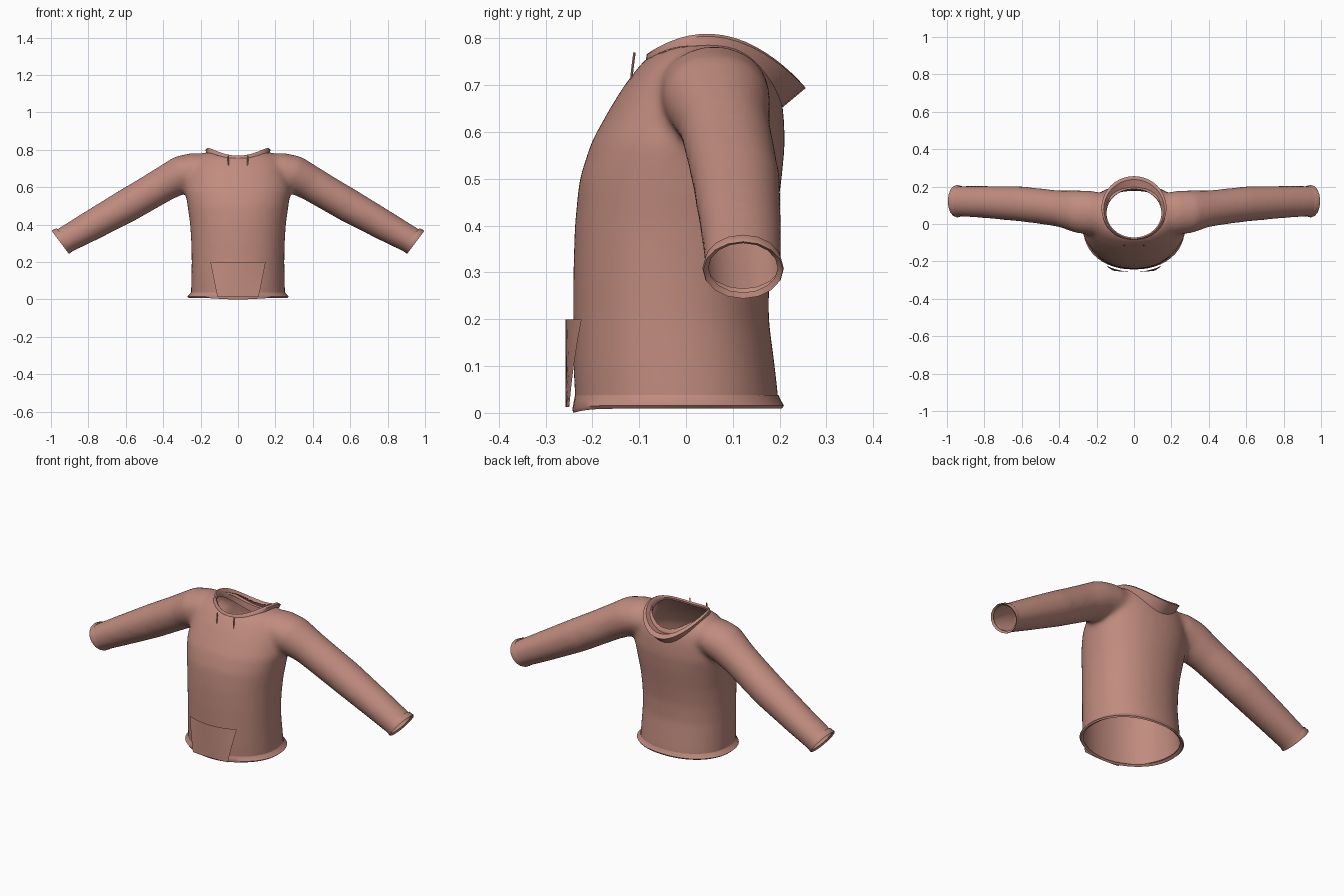
import bpy, bmesh, math
from mathutils import Vector

if "Cube" in bpy.data.objects:
    bpy.data.objects.remove(bpy.data.objects["Cube"])

fabric = bpy.data.materials.new("dusty_rose_fabric")
fabric.diffuse_color = (0.53, 0.26, 0.21, 1)
fabric.use_nodes = True
fabric.node_tree.nodes["Principled BSDF"].inputs["Base Color"].default_value = fabric.diffuse_color


def finish(name, bm, angle=50):
    bmesh.ops.recalc_face_normals(bm, faces=bm.faces)
    me = bpy.data.meshes.new(name)
    bm.to_mesh(me)
    bm.free()
    ob = bpy.data.objects.new(name, me)
    bpy.context.collection.objects.link(ob)
    me.materials.append(fabric)
    bpy.ops.object.select_all(action='DESELECT')
    ob.select_set(True)
    bpy.context.view_layer.objects.active = ob
    bpy.ops.object.shade_smooth_by_angle(angle=math.radians(angle))
    return ob


def loft(bm, rings, caps=False):
    """Skin a list of closed rings of points with quads."""
    rows = [[bm.verts.new(p) for p in r] for r in rings]
    n = len(rows[0])
    for a, b in zip(rows, rows[1:]):
        for i in range(n):
            j = (i + 1) % n
            bm.faces.new((a[i], a[j], b[j], b[i]))
    if caps:
        bm.faces.new(rows[0][::-1])
        bm.faces.new(rows[-1])


def angles(n):
    return [2 * math.pi * i / n for i in range(n)]


def spow(v, e):
    return math.copysign(abs(v) ** e, v)


def body_ring(z, hw, yf, yb, n=48, e=0.92, dip=0.0):
    """Rounded horizontal section, angle 0 at the front."""
    cy, ry = (yf + yb) / 2, (yb - yf) / 2
    return [Vector((hw * spow(math.sin(a), e), cy - ry * spow(math.cos(a), e),
                    z - dip * max(0, math.cos(a)) ** 8)) for a in angles(n)]


def sleeve_ring(x, y, z, ry, rz, tilt, side, n=28):
    t = math.radians(tilt)
    return [Vector((side * (x + math.sin(t) * rz * math.cos(a)),
                    y + ry * math.sin(a),
                    z + math.cos(t) * rz * math.cos(a))) for a in angles(n)]


# Body: torso and sleeve solids fused, then opened at hem, cuffs and neck
TORSO = [(-0.08, .252, -.236, .198), (.03, .252, -.237, .198), (.10, .250, -.241, .190),
         (.20, .248, -.241, .177), (.30, .250, -.241, .178), (.40, .256, -.238, .190),
         (.50, .270, -.228, .205), (.58, .283, -.202, .212), (.65, .272, -.163, .208),
         (.70, .258, -.132, .200), (.75, .232, -.093, .178), (.775, .205, -.062, .155),
         (.788, .175, -.03, .13)]
SLEEVE = [(.14, .06, .69, .10, .085, 5), (.22, .06, .69, .117, .097, 12),
          (.30, .065, .67, .116, .102, 22), (.40, .082, .615, .098, .094, 30),
          (.50, .095, .556, .096, .092, 30), (.60, .107, .498, .095, .091, 30),
          (.80, .118, .386, .087, .081, 30), (.93, .122, .314, .083, .073, 35),
          (1.02, .122, .25, .083, .073, 37)]
CUFF = Vector((.95, .122, .305))

bm = bmesh.new()
loft(bm, [body_ring(*r) for r in TORSO], caps=True)
for side in (1, -1):
    part = bmesh.new()
    loft(part, [sleeve_ring(*s, side) for s in SLEEVE], caps=True)
    bmesh.ops.recalc_face_normals(part, faces=part.faces)
    tmp = bpy.data.meshes.new("sleeve_solid")
    part.to_mesh(tmp)
    part.free()
    bm.from_mesh(tmp)
    bpy.data.meshes.remove(tmp)
solid = finish("body_solid", bm)
rem = solid.modifiers.new("fuse", 'REMESH')
rem.mode = 'VOXEL'
rem.voxel_size = 0.011
dg = bpy.context.evaluated_depsgraph_get()
bm = bmesh.new()
bm.from_object(solid, dg)
bpy.data.objects.remove(solid)
for _ in range(12):
    bmesh.ops.smooth_vert(bm, verts=bm.verts, factor=0.5,
                          use_axis_x=True, use_axis_y=True, use_axis_z=True)


def trim(co, no):
    bmesh.ops.bisect_plane(bm, geom=bm.verts[:] + bm.edges[:] + bm.faces[:],
                           plane_co=co, plane_no=no, clear_outer=True)


trim((0, 0, .022), (0, 0, -1))
for side in (1, -1):
    no = Vector((.8 * side, 0, -.6))
    trim(Vector((CUFF.x * side, CUFF.y, CUFF.z)) - no * .012, no)


def neck_radius(co):
    return math.hypot(co.x / .152, (co.y - .055) / .132)


bmesh.ops.delete(bm, geom=[v for v in bm.verts if v.co.z > .6 and neck_radius(v.co) < 1],
                 context='VERTS')
for v in bm.verts:
    if v.is_boundary and v.co.z > .6:
        f = neck_radius(v.co)
        v.co.x /= f
        v.co.y = .055 + (v.co.y - .055) / f
finish("body", bm)

# Rolled hem
bm = bmesh.new()
HEM = [(.038, .252, -.237, .198), (.028, .258, -.239, .202), (.016, .272, -.243, .209),
       (.009, .265, -.240, .205), (.018, .249, -.232, .195)]
loft(bm, [body_ring(*r, dip=.009 if i > 1 else 0) for i, r in enumerate(HEM)])
finish("hem", bm)

# Flared cuffs
for side, name in ((1, "left_cuff"), (-1, "right_cuff")):
    bm = bmesh.new()
    rings = []
    for off, ry, rz in ((-.03, .082, .072), (-.006, .087, .078), (0, .085, .076), (-.008, .074, .066)):
        c = CUFF + Vector((.8, 0, -.6)) * off
        rings.append(sleeve_ring(c.x, c.y, c.z, ry, rz, 36.87, side, n=16))
    loft(bm, rings)
    finish(name, bm)


# Folded hood collar: heights given at front, side and back
def hood_ring(rx, yf, yb, f, s, b):
    out = []
    for a in angles(40):
        c = math.cos(a)
        out.append(Vector((rx * math.sin(a), (yf + yb) / 2 - (yb - yf) / 2 * c,
                           s + (f - b) / 2 * c + ((f + b) / 2 - s) * c * c)))
    return out


bm = bmesh.new()
loft(bm, [hood_ring(.168, -.086, .203, .752, .775, .650),
          hood_ring(.174, -.084, .256, .765, .800, .694),
          hood_ring(.162, -.080, .238, .769, .807, .714),
          hood_ring(.147, -.072, .188, .762, .792, .700),
          hood_ring(.150, -.075, .186, .750, .772, .660)])
finish("hood", bm)

# Drawstrings
for side, name in ((1, "left_drawstring"), (-1, "right_drawstring")):
    bm = bmesh.new()
    loft(bm, [[Vector((side * .053 + .004 * math.cos(a), y + .003 * math.sin(a), z))
               for a in angles(6)] for z, y in ((.712, -.117), (.74, -.114), (.77, -.110))], caps=True)
    finish(name, bm)

# Front pocket: curved tapering panel
bm = bmesh.new()
rows = []
for j in range(5):
    t = j / 4
    half = .11 + .038 * t
    rows.append([bm.verts.new((half * u, -.257 + 1.55 * (half * u) ** 2 * (.4 + .6 * t), .013 + .187 * t))
                 for u in [i / 6 - 1 for i in range(13)]])
for a, b in zip(rows, rows[1:]):
    for i in range(12):
        bm.faces.new((a[i], a[i + 1], b[i + 1], b[i]))
finish("front_pocket", bm)
